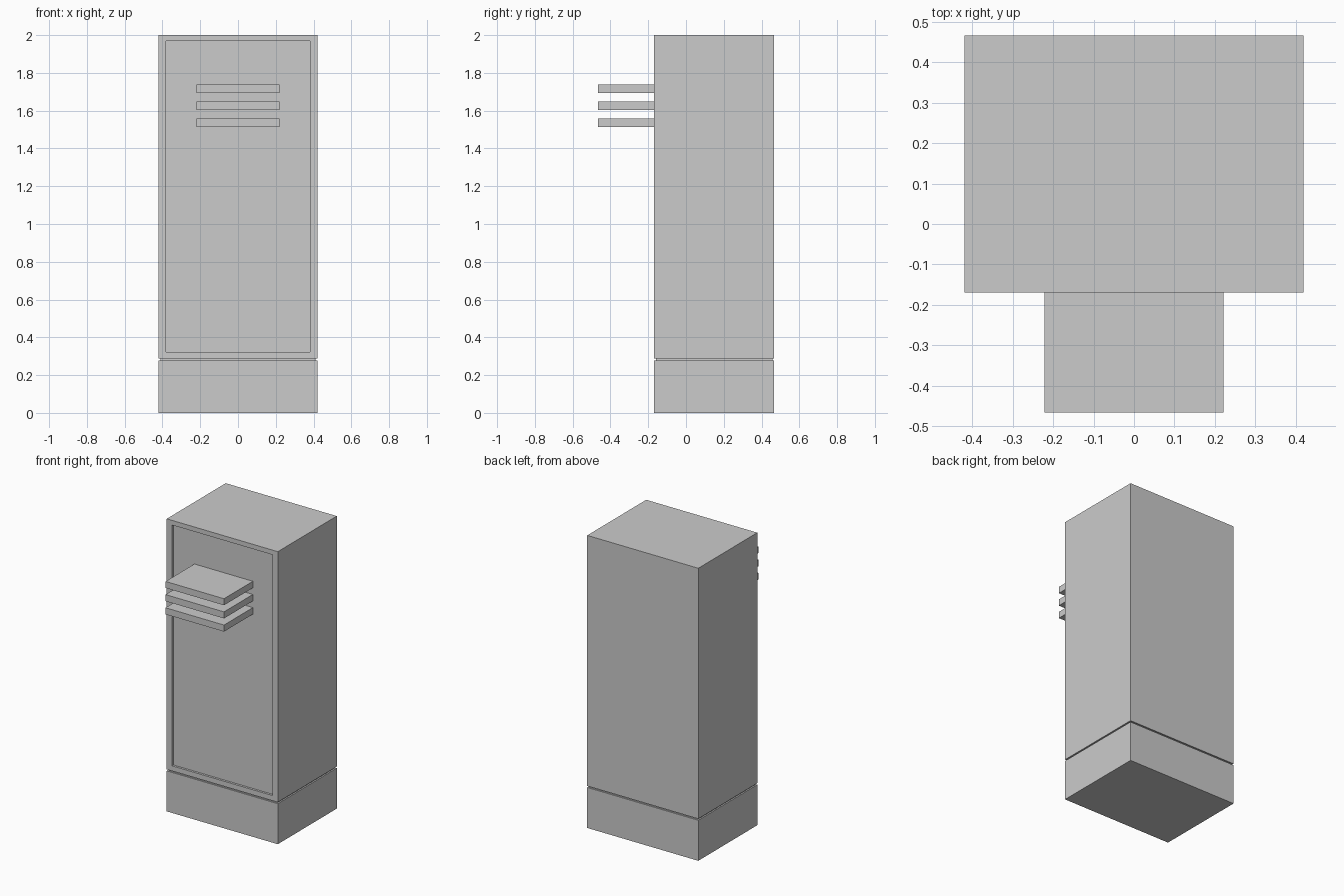
import bpy, bmesh

if "Cube" in bpy.data.objects:
    bpy.data.objects.remove(bpy.data.objects["Cube"])

FRONT, BACK, HALF_W = -0.17, 0.467, 0.42


def box(name, x, y, z, edit=None):
    """Box from (min, max) ranges, with an optional bmesh edit."""
    bm = bmesh.new()
    bmesh.ops.create_cube(bm, size=1)
    for v in bm.verts:
        v.co = [r[0] if c < 0 else r[1] for c, r in zip(v.co, (x, y, z))]
    if edit:
        edit(bm)
    bm.normal_update()
    mesh = bpy.data.meshes.new(name)
    bm.to_mesh(mesh)
    bm.free()
    obj = bpy.data.objects.new(name, mesh)
    bpy.context.collection.objects.link(obj)
    return obj


def recess_door(bm):
    """Inset the front face and push it back to make a shallow door panel."""
    bm.normal_update()
    door = min(bm.faces, key=lambda f: f.calc_center_median().y)
    bmesh.ops.inset_region(bm, faces=[door], thickness=0.035)
    for v in door.verts:
        v.co.x = 0.38 if v.co.x > 0 else -0.38
        v.co.z = 1.968 if v.co.z > 1 else 0.322
    rim = bmesh.ops.inset_region(bm, faces=[door], thickness=0.0)
    for v in door.verts:
        v.co.y = FRONT + 0.015


# Plinth, narrow shadow gap and cabinet body with recessed door
box("plinth", (-HALF_W, HALF_W), (FRONT, BACK), (0, 0.277))
box("shadow_gap", (-HALF_W + 0.01, HALF_W - 0.01),
    (FRONT + 0.01, BACK - 0.01), (0.277, 0.287))
box("cabinet_body", (-HALF_W, HALF_W), (FRONT, BACK), (0.287, 2.0), recess_door)

# Three projecting vent slats
for i in range(3):
    z = 1.536 + 0.09 * i
    box(f"vent_slat_{i + 1}", (-0.221, 0.221), (-0.467, FRONT + 0.015),
        (z - 0.0225, z + 0.0225))
